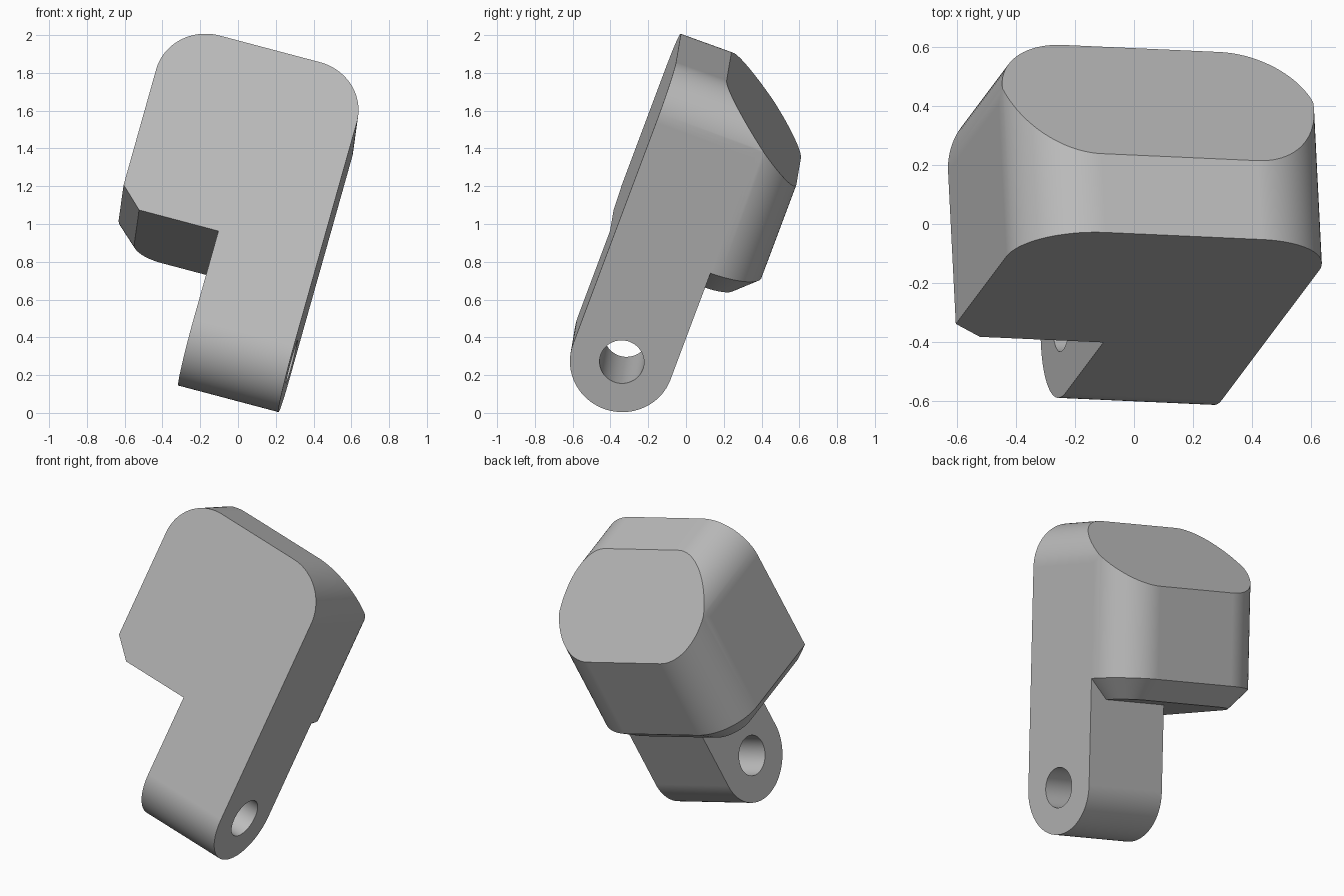
import bpy, bmesh, math
from mathutils import Matrix, Vector

cube = bpy.data.objects.get("Cube")
if cube:
    bpy.data.objects.remove(cube, do_unlink=True)

# Part dimensions in its own frame: x along the hinge, y depth, z along the leg
R = 0.275            # leg half thickness and fillet radius
WIDTH = 4 * R        # head width
CHAMFER = 0.115
HEAD_BOTTOM = 0.507
HEAD_TOP = 1.572
STEPS = 24

grey = bpy.data.materials.new("grey")
grey.use_nodes = True
grey.diffuse_color = (0.5, 0.5, 0.5, 1)
grey.node_tree.nodes["Principled BSDF"].inputs["Base Color"].default_value = (0.5, 0.5, 0.5, 1)


def arc(cx, cy, r, start, end, steps=STEPS):
    return [(cx + r * math.cos(math.radians(start + (end - start) * i / steps)),
             cy + r * math.sin(math.radians(start + (end - start) * i / steps)))
            for i in range(steps + 1)]


def arch(x0, x1, bottom, top, r):
    """Rectangle with its two upper corners rounded."""
    return ([(x0, bottom), (x1, bottom)]
            + arc(x1 - r, top - r, r, 0, 90)
            + arc(x0 + r, top - r, r, 90, 180))


def loft(name, rings):
    """Closed solid through matching rings of points."""
    bm = bmesh.new()
    loops = [[bm.verts.new(p) for p in ring] for ring in rings]
    for a, b in zip(loops, loops[1:]):
        for i in range(len(a)):
            j = (i + 1) % len(a)
            bm.faces.new((a[i], a[j], b[j], b[i]))
    bm.faces.new(loops[0])
    bm.faces.new(loops[-1])
    bmesh.ops.recalc_face_normals(bm, faces=bm.faces)
    mesh = bpy.data.meshes.new(name)
    bm.to_mesh(mesh)
    bm.free()
    mesh.materials.append(grey)
    obj = bpy.data.objects.new(name, mesh)
    bpy.context.collection.objects.link(obj)
    return obj


def combine(target, tool, operation):
    mod = target.modifiers.new(operation, 'BOOLEAN')
    mod.operation, mod.object, mod.solver = operation, tool, 'EXACT'
    bpy.context.view_layer.objects.active = target
    bpy.ops.object.modifier_apply(modifier=mod.name)
    bpy.data.objects.remove(tool, do_unlink=True)


# Head: plan with rounded back corners and a chamfered underside
full = arch(-WIDTH, 0, -R, 2 * R, R)
inset = arch(-WIDTH + CHAMFER, -CHAMFER, -R, 2 * R - CHAMFER, R - CHAMFER)
head = loft("bracket", [[(x, y, z) for x, y in plan] for plan, z in (
    (inset, HEAD_BOTTOM), (full, HEAD_BOTTOM + CHAMFER), (full, 2))])

# Rounded top corners
outline = arch(-WIDTH, 0, 0, HEAD_TOP, R)
combine(head, loft("top_rounding", [[(x, y, z) for x, z in outline] for y in (-1, 1)]), 'INTERSECT')

# Sloping cut between the top and the back
slope = [(0.01, HEAD_TOP), (2 * R, 1.165)]
dy, dz = slope[1][0] - slope[0][0], slope[1][1] - slope[0][1]
wedge = [(slope[0][0] - dy, slope[0][1] - dz), (slope[1][0] + dy, slope[1][1] + dz), (2, 3)]
combine(head, loft("slope_cutter", [[(x, y, z) for y, z in wedge] for x in (-2, 1)]), 'DIFFERENCE')

# Leg with a rounded hinge end
side = [(R, 0.9), (-R, 0.9)] + arc(0, 0, R, 180, 360, 2 * STEPS)
combine(head, loft("leg", [[(x, y, z) for y, z in side] for x in (-2 * R, 0)]), 'UNION')

# Hinge pin hole
ring = arc(0, 0, 0.118, 0, 360, 2 * STEPS)[:-1]
combine(head, loft("pin_hole", [[(x, y, z) for y, z in ring] for x in (-1, 1)]), 'DIFFERENCE')

# Tilt the part into place
across = Vector((0.966, -0.0435, -0.256)).normalized()
along = Vector((0.255, 0.3395, 0.905))
along = (along - across * along.dot(across)).normalized()
back = along.cross(across)
place = Matrix((across, back, along)).transposed().to_4x4()
place.translation = (0.285, -0.34, 0.27)
head.data.transform(place)

# Merge stray points and shade
bm = bmesh.new()
bm.from_mesh(head.data)
bmesh.ops.remove_doubles(bm, verts=bm.verts, dist=0.0002)
bm.to_mesh(head.data)
bm.free()
bpy.ops.object.select_all(action='DESELECT')
head.select_set(True)
bpy.context.view_layer.objects.active = head
bpy.ops.object.shade_smooth_by_angle(angle=math.radians(20))
weighted = head.modifiers.new("flat_faces", 'WEIGHTED_NORMAL')
weighted.keep_sharp = True
